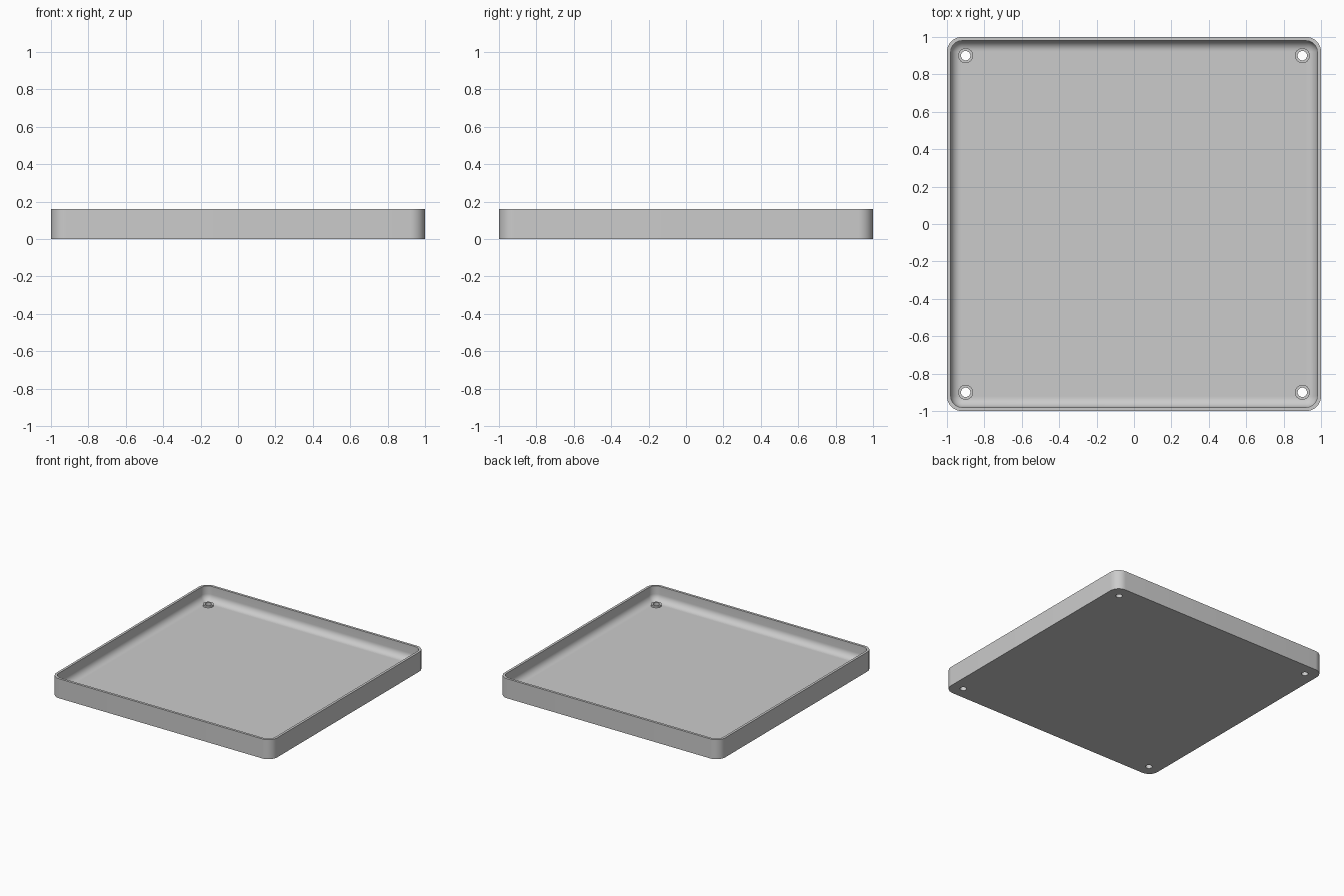
import bpy, bmesh
from math import sin, cos, pi

if "Cube" in bpy.data.objects:
    bpy.data.objects.remove(bpy.data.objects["Cube"], do_unlink=True)

HEIGHT, FLOOR = 0.16, 0.04
WALL, OUTER_R, FILLET = 0.02, 0.08, 0.055
HOLE_POS, BOSS_R, HOLE_R, BOSS_TOP = 0.9, 0.04, 0.025, 0.053
STEPS = 10

grey = bpy.data.materials.new("plain grey")
grey.use_nodes = True
colour = (0.6, 0.6, 0.6, 1)
grey.diffuse_color = colour
grey.node_tree.nodes["Principled BSDF"].inputs["Base Color"].default_value = colour


def add_object(name, bm):
    bmesh.ops.recalc_face_normals(bm, faces=bm.faces)
    mesh = bpy.data.meshes.new(name)
    bm.to_mesh(mesh)
    bm.free()
    mesh.materials.append(grey)
    obj = bpy.data.objects.new(name, mesh)
    bpy.context.collection.objects.link(obj)
    return obj


def rounded_square(bm, inset, z):
    """Ring of vertices offset inwards from the outer outline."""
    r, centre = OUTER_R - inset, 1 - OUTER_R
    ring = []
    for corner, (sx, sy) in enumerate(((1, 1), (-1, 1), (-1, -1), (1, -1))):
        for i in range(STEPS + 1):
            a = (corner + i / STEPS) * pi / 2
            ring.append(bm.verts.new((sx * centre + r * cos(a),
                                      sy * centre + r * sin(a), z)))
    return ring


def corner_cylinders(name, radius, z0, z1):
    """One cylinder at each corner of the tray."""
    bm = bmesh.new()
    for sx in (-1, 1):
        for sy in (-1, 1):
            made = bmesh.ops.create_cone(bm, cap_ends=True, segments=32, radius1=radius,
                                         radius2=radius, depth=z1 - z0)
            bmesh.ops.translate(bm, verts=made["verts"],
                                vec=(sx * HOLE_POS, sy * HOLE_POS, (z0 + z1) / 2))
    return add_object(name, bm)


# Tray shell: outer wall, flat rim, inner wall and curved foot down to the floor
profile = [(0, 0), (0, HEIGHT), (WALL, HEIGHT)]
for i in range(STEPS + 1):
    a = i / STEPS * pi / 2
    profile.append((WALL + FILLET * (1 - cos(a)), FLOOR + FILLET * (1 - sin(a))))
bm = bmesh.new()
rings = [rounded_square(bm, inset, z) for inset, z in profile]
for low, high in zip(rings, rings[1:]):
    n = len(low)
    for i in range(n):
        j = (i + 1) % n
        bm.faces.new((low[i], low[j], high[j], high[i]))
bm.faces.new(rings[0])
bm.faces.new(rings[-1])
tray = add_object("tray", bm)

# Low screw bosses joined to the floor, then holes right through
bosses = corner_cylinders("screw_bosses", BOSS_R, FLOOR / 2, BOSS_TOP)
holes = corner_cylinders("screw_holes", HOLE_R, -0.1, 0.2)
bpy.context.view_layer.objects.active = tray
for tool, operation in ((bosses, "UNION"), (holes, "DIFFERENCE")):
    mod = tray.modifiers.new(tool.name, "BOOLEAN")
    mod.operation, mod.object, mod.solver = operation, tool, "EXACT"
    bpy.ops.object.modifier_apply(modifier=mod.name)
    bpy.data.objects.remove(tool, do_unlink=True)

# Smooth curves with sharp edges kept
bpy.ops.object.select_all(action="DESELECT")
tray.select_set(True)
bpy.ops.object.shade_smooth_by_angle(angle=pi / 6)
